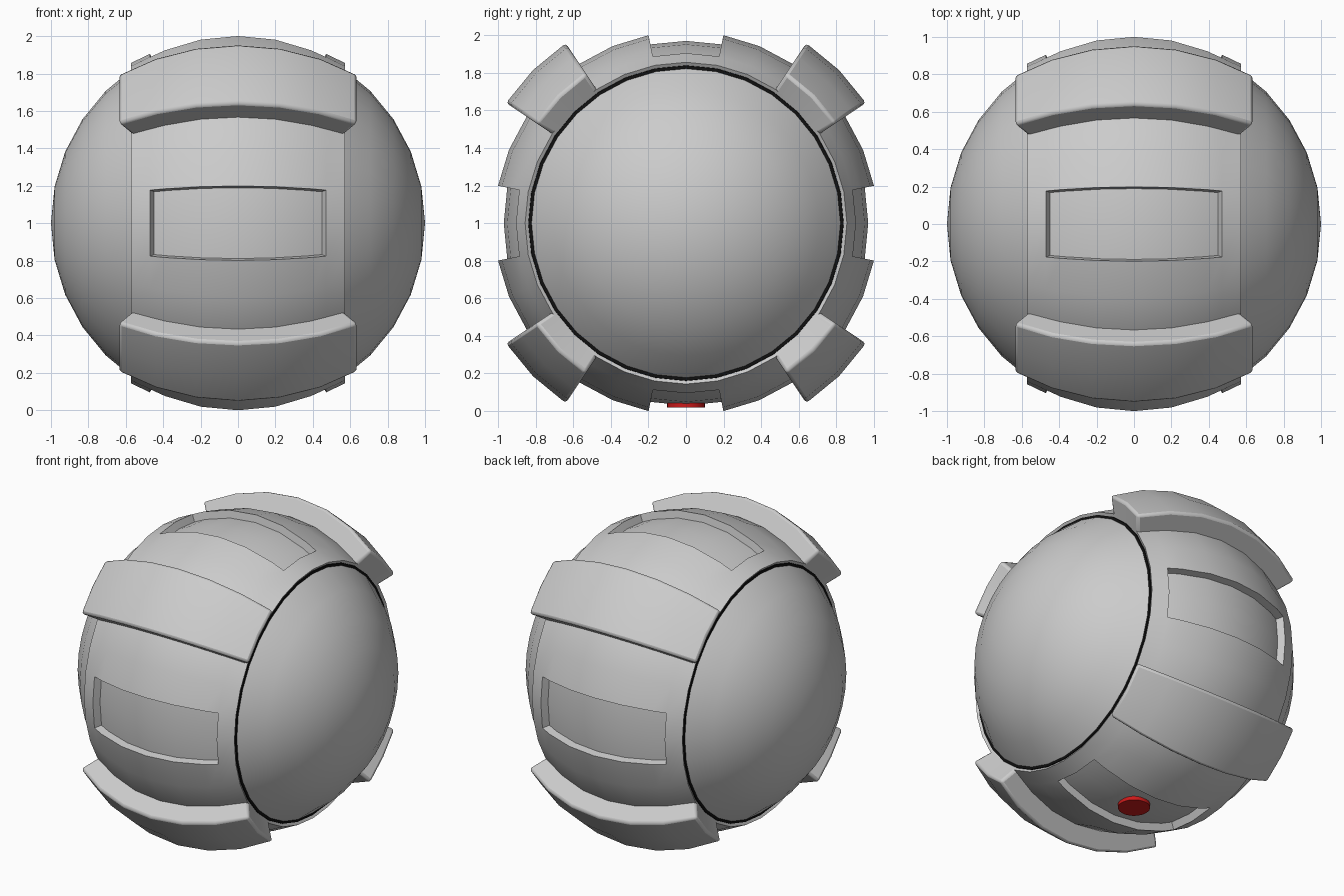
import bpy, bmesh, math
from mathutils import Vector

if "Cube" in bpy.data.objects:
    bpy.data.objects.remove(bpy.data.objects["Cube"])

STEP = math.radians(11.25)              # 32 divisions all round
END = 3 * STEP                          # band edge
REC = math.radians(27.5)                # recess edge


def pt(R, t, i):
    """Point at radius R, tilt t toward +x, angular step i around the x axis."""
    r = R * math.cos(t)
    return Vector((R * math.sin(t), r * math.sin(i * STEP), 1 + r * math.cos(i * STEP)))


def quad(bm, *pts):
    bm.faces.new([bm.verts.new(p) for p in pts])


def finish(bm, name, color=None):
    bmesh.ops.remove_doubles(bm, verts=bm.verts[:], dist=1e-5)
    bmesh.ops.recalc_face_normals(bm, faces=bm.faces[:])
    me = bpy.data.meshes.new(name)
    bm.to_mesh(me)
    bm.free()
    ob = bpy.data.objects.new(name, me)
    bpy.context.collection.objects.link(ob)
    bpy.ops.object.select_all(action='DESELECT')
    ob.select_set(True)
    bpy.context.view_layer.objects.active = ob
    bpy.ops.object.shade_smooth_by_angle(angle=math.radians(30))
    if color:
        mat = bpy.data.materials.new(name + "_color")
        mat.diffuse_color = color
        mat.use_nodes = True
        mat.node_tree.nodes["Principled BSDF"].inputs["Base Color"].default_value = mat.diffuse_color
        me.materials.append(mat)
    return ob


def band_r(t):
    return 1.03 if abs(t) > REC + 0.01 else 1.02


def patch(bm, i0, i1, cols, R, base):
    """Curved panel at radius R with walls running to the base surface."""
    for i in range(i0, i1):
        for a, b in zip(cols, cols[1:]):
            quad(bm, pt(R, a, i), pt(R, b, i), pt(R, b, i + 1), pt(R, a, i + 1))
        for t in (cols[0], cols[-1]):
            quad(bm, pt(R, t, i), pt(R, t, i + 1), pt(base(t), t, i + 1), pt(base(t), t, i))
    for i in (i0, i1):
        for a, b in zip(cols, cols[1:]):
            quad(bm, pt(R, a, i), pt(R, b, i), pt(base(b), b, i), pt(base(a), a, i))


inner = [-REC, -2 * STEP, -STEP, 0, STEP, 2 * STEP, REC]
full = [-END] + inner + [END]

# Central band with four sunken panels
bm = bmesh.new()
for i in range(32):
    sunk = i % 8 in (7, 0)
    for a, b in zip(full, full[1:]):
        if sunk and abs(a + b) < 2 * REC:
            continue
        quad(bm, pt(band_r(a), a, i), pt(band_r(b), b, i),
             pt(band_r(b), b, i + 1), pt(band_r(a), a, i + 1))
    for t in (-END, END):
        quad(bm, pt(1.03, t, i), pt(1.03, t, i + 1), pt(0.99, t, i + 1), pt(0.99, t, i))
for k in range(4):
    patch(bm, 8 * k - 1, 8 * k + 1, inner, 0.97, band_r)
finish(bm, "central_band")

# Four raised pads on the diagonals
cols = [j * STEP for j in range(-3, 4)]
for k in range(4):
    bm = bmesh.new()
    patch(bm, 8 * k + 3, 8 * k + 5, cols, 1.152, lambda t: 1.015)
    ob = finish(bm, f"raised_pad_{k + 1}")
    bev = ob.modifiers.new("soft_edges", 'BEVEL')
    bev.width = 0.018
    bev.segments = 2
    bev.limit_method = 'ANGLE'
    bev.angle_limit = math.radians(40)

for side, s in (("right", 1), ("left", -1)):
    # Domed side cap
    bm = bmesh.new()
    for i in range(32):
        for j in range(3, 7):
            a, b = s * j * STEP, s * (j + 1) * STEP
            quad(bm, pt(1, a, i), pt(1, b, i), pt(1, b, i + 1), pt(1, a, i + 1))
        a = s * 7 * STEP
        quad(bm, pt(1, a, i), Vector((s, 0, 1)), pt(1, a, i + 1))
    finish(bm, side + "_cap")

    # Black seam around the cap
    bm = bmesh.new()
    prof = [(0.550, 0.842), (0.567, 0.838), (0.567, 0.816), (0.550, 0.816)]
    for i in range(32):
        for (x0, r0), (x1, r1) in zip(prof, prof[1:] + prof[:1]):
            quad(bm, *[Vector((s * x, r * math.sin(n * STEP), 1 + r * math.cos(n * STEP)))
                       for x, r, n in ((x0, r0, i), (x1, r1, i), (x1, r1, i + 1), (x0, r0, i + 1))])
    finish(bm, side + "_seam", (0.005, 0.005, 0.005, 1))

# Red button underneath
bm = bmesh.new()
bmesh.ops.create_cone(bm, cap_ends=True, segments=32, radius1=0.1, radius2=0.1, depth=0.03)
bmesh.ops.translate(bm, verts=bm.verts[:], vec=(0, 0, 0.033))
finish(bm, "bottom_button", (0.6, 0.01, 0.01, 1))
